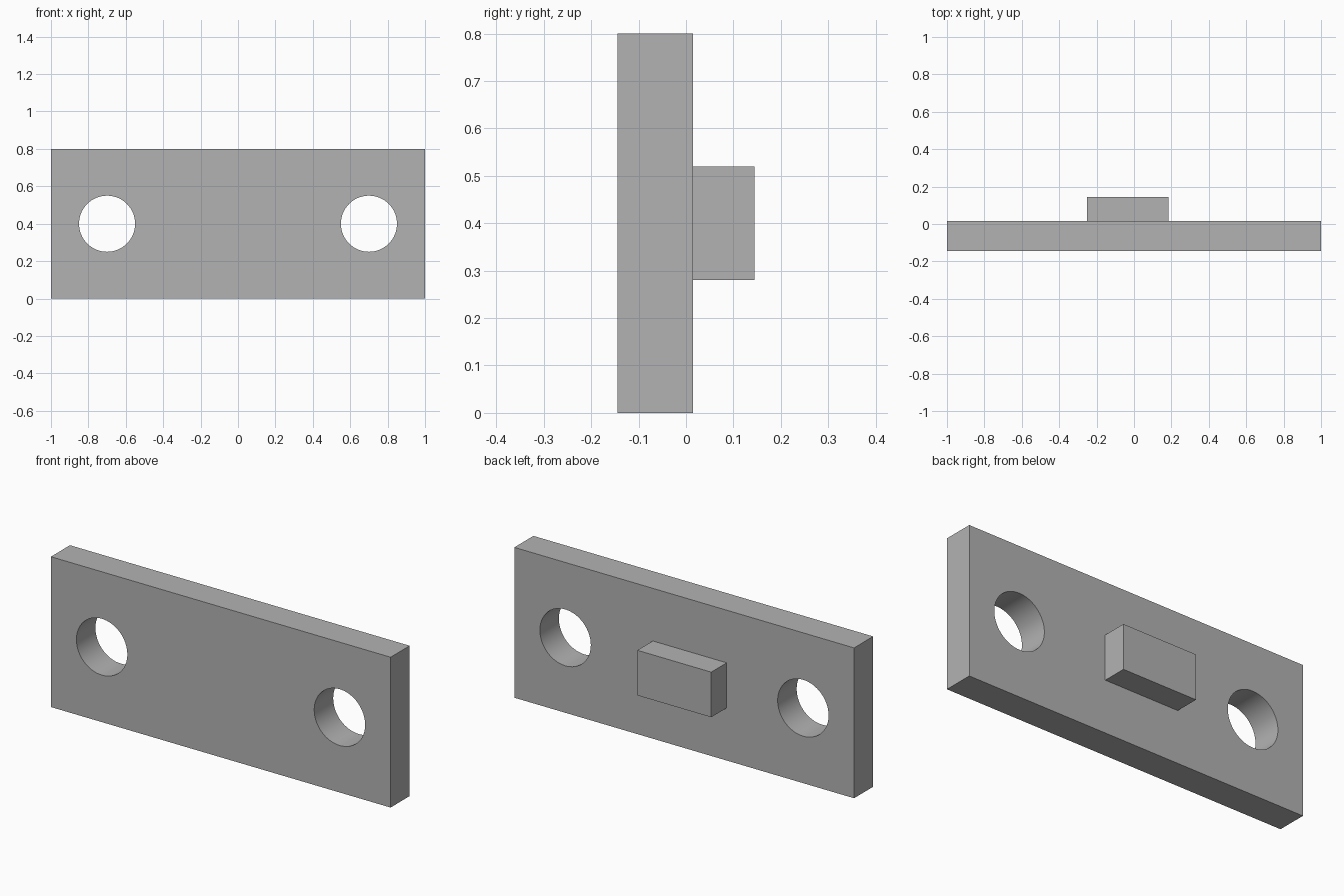
import bpy
import math

cube = bpy.data.objects.get("Cube")
if cube:
    bpy.data.objects.remove(cube, do_unlink=True)

# Single grey material
grey = bpy.data.materials.new("plain_grey")
grey.use_nodes = True
colour = (0.45, 0.45, 0.45, 1)
grey.diffuse_color = colour
grey.node_tree.nodes["Principled BSDF"].inputs["Base Color"].default_value = colour


def box(name, low, high):
    centre = [(a + b) / 2 for a, b in zip(low, high)]
    bpy.ops.mesh.primitive_cube_add(size=1, location=centre)
    obj = bpy.context.object
    obj.name = name
    obj.scale = [b - a for a, b in zip(low, high)]
    bpy.ops.object.transform_apply(location=False, rotation=False, scale=True)
    obj.data.materials.append(grey)
    return obj


BACK = 0.015       # rear face of the plate
HALF_DEPTH = 0.145
MID_HEIGHT = 0.4

# Mounting plate
plate = box("plate", (-1, -HALF_DEPTH, 0), (1, BACK, 2 * MID_HEIGHT))

# Round through holes on both sides
for side, label in ((-1, "right"), (1, "left")):
    bpy.ops.mesh.primitive_cylinder_add(
        vertices=64, radius=0.15, depth=1,
        location=(side * 0.7, 0, MID_HEIGHT), rotation=(math.pi / 2, 0, 0))
    cutter = bpy.context.object
    cutter.name = label + "_hole_cutter"
    cutter.data.materials.append(grey)
    cut = plate.modifiers.new(label + "_hole", "BOOLEAN")
    cut.operation = "DIFFERENCE"
    cut.solver = "EXACT"
    cut.object = cutter
    bpy.context.view_layer.objects.active = plate
    bpy.ops.object.modifier_apply(modifier=cut.name)
    bpy.data.objects.remove(cutter, do_unlink=True)

# Smooth hole walls, sharp rims
bpy.ops.object.select_all(action="DESELECT")
plate.select_set(True)
bpy.context.view_layer.objects.active = plate
bpy.ops.object.shade_smooth_by_angle(angle=math.radians(30))

# Slightly off-centre locating block on the back
box("rear_block", (-0.25, BACK, MID_HEIGHT - 0.12),
    (0.185, HALF_DEPTH, MID_HEIGHT + 0.12))
